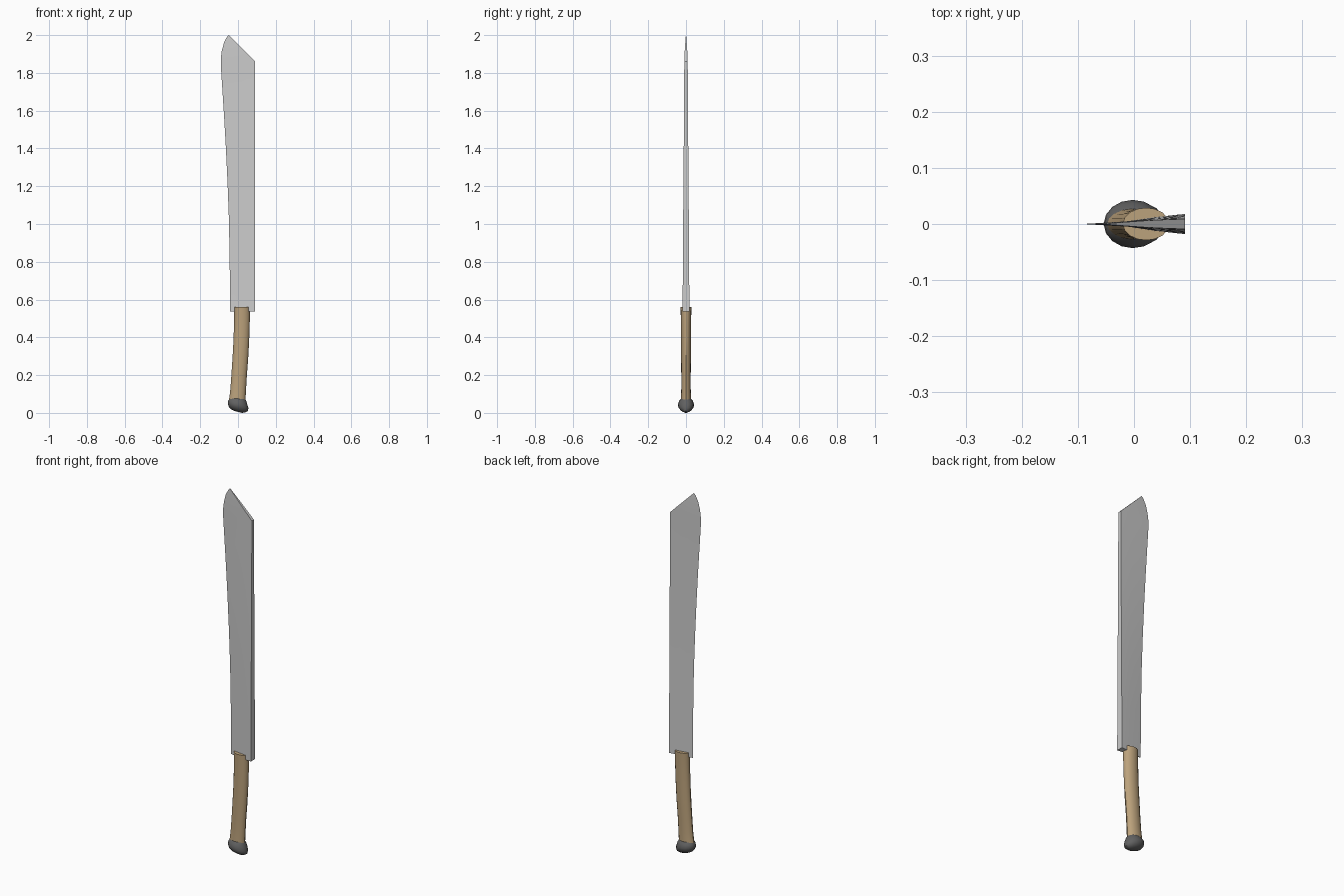
import bpy, bmesh
from math import cos, sin, tau, radians

if "Cube" in bpy.data.objects:
    bpy.data.objects.remove(bpy.data.objects["Cube"])


def material(name, rgb):
    m = bpy.data.materials.new(name)
    m.diffuse_color = (*rgb, 1)
    m.use_nodes = True
    m.node_tree.nodes["Principled BSDF"].inputs["Base Color"].default_value = m.diffuse_color
    return m


def loft(name, sections, mat=None, angle=35):
    """Skin a list of closed cross-sections and cap both ends."""
    bm = bmesh.new()
    rows = [[bm.verts.new(p) for p in s] for s in sections]
    n = len(rows[0])
    for a, b in zip(rows, rows[1:]):
        for i in range(n):
            j = (i + 1) % n
            bm.faces.new((a[i], a[j], b[j], b[i]))
    bm.faces.new(rows[0][::-1])
    bm.faces.new(rows[-1])
    bmesh.ops.remove_doubles(bm, verts=bm.verts, dist=0.0002)
    bmesh.ops.recalc_face_normals(bm, faces=bm.faces)
    me = bpy.data.meshes.new(name)
    bm.to_mesh(me)
    bm.free()
    ob = bpy.data.objects.new(name, me)
    bpy.context.collection.objects.link(ob)
    if mat:
        me.materials.append(mat)
    bpy.ops.object.select_all(action='DESELECT')
    ob.select_set(True)
    bpy.context.view_layer.objects.active = ob
    bpy.ops.object.shade_smooth_by_angle(angle=radians(angle))
    return ob


def oval(left, right, ry, n=16):
    """Tilted oval ring spanning two (x, z) points."""
    (x0, z0), (x1, z1) = left, right
    ring = []
    for i in range(n):
        a = tau * i / n
        t = (1 + cos(a)) / 2
        ring.append((x0 + (x1 - x0) * t, ry * sin(a), z0 + (z1 - z0) * t))
    return ring


# Blade: cutting edge point, matching back point, half thickness of the back
def wedge(edge, back, t):
    (ex, ez), (bx, bz) = edge, back
    mx, mz = bx + (ex - bx) * 0.4, bz + (ez - bz) * 0.4
    return [(ex, 0, ez), (mx, -t * 0.68, mz), (bx, -t, bz),
            (bx, t, bz), (mx, t * 0.68, mz)]


SPINE = 0.091
blade_rows = [wedge((x, z), (SPINE, z), t) for x, z, t in [
    (-0.042, 0.537, 0.018), (-0.044, 0.80, 0.0165), (-0.048, 1.02, 0.015),
    (-0.055, 1.21, 0.0135), (-0.064, 1.40, 0.012), (-0.073, 1.56, 0.011),
    (-0.082, 1.70, 0.010)]]
blade_rows += [
    wedge((-0.091, 1.84), (SPINE, 1.861), 0.009),
    wedge((-0.091, 1.875), (0.056, 1.896), 0.0078),
    wedge((-0.086, 1.915), (0.021, 1.931), 0.006),
    wedge((-0.075, 1.958), (-0.014, 1.966), 0.0035),
    wedge((-0.060, 1.988), (-0.040, 1.992), 0.0015),
    wedge((-0.049, 2.0), (-0.0485, 2.0), 0.0003)]
loft("blade", blade_rows, angle=30)

# Curved wooden grip
grip = [(-0.048, 0.040, 0.068, 0.027), (-0.044, 0.041, 0.095, 0.026),
        (-0.040, 0.043, 0.13, 0.025), (-0.035, 0.047, 0.20, 0.025),
        (-0.029, 0.054, 0.29, 0.026), (-0.024, 0.059, 0.38, 0.026),
        (-0.021, 0.062, 0.47, 0.027), (-0.020, 0.063, 0.53, 0.028),
        (-0.020, 0.063, 0.561, 0.029)]
loft("grip", [oval((l, z), (r, z), ry) for l, r, z, ry in grip],
     material("wood", (0.50, 0.36, 0.20)))

# Rounded, slightly tilted pommel
loft("pommel", [
    oval((-0.044, 0.076), (0.038, 0.074), 0.027),
    oval((-0.052, 0.064), (0.044, 0.062), 0.037),
    oval((-0.054, 0.048), (0.050, 0.042), 0.043),
    oval((-0.049, 0.033), (0.055, 0.026), 0.040),
    oval((-0.038, 0.020), (0.053, 0.010), 0.030),
    oval((-0.018, 0.010), (0.040, 0.003), 0.018),
    oval((0.006, 0.004), (0.022, 0.000), 0.006)],
    material("dark_metal", (0.12, 0.12, 0.12)), angle=45)
